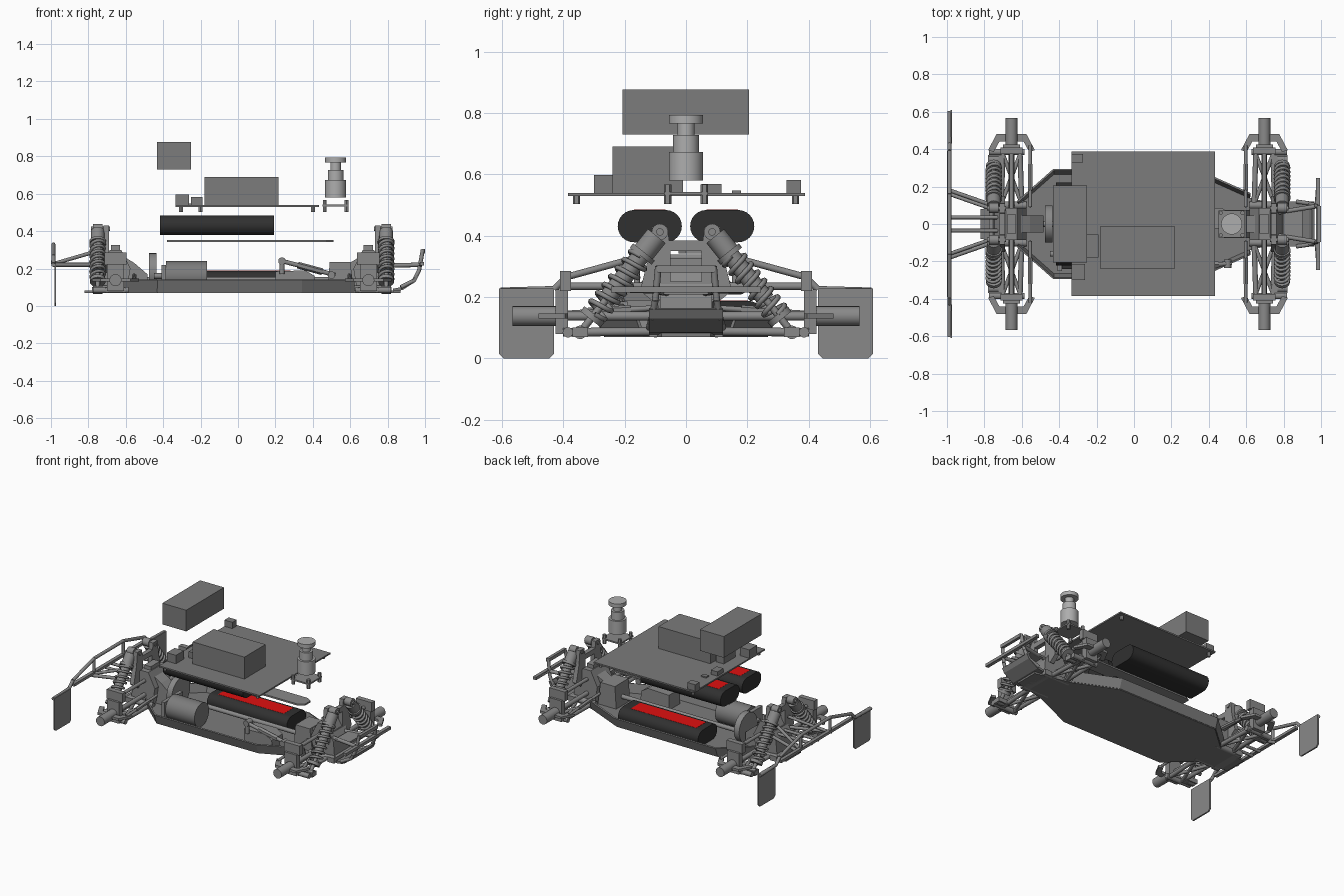
import bpy, bmesh, math
from mathutils import Vector

if "Cube" in bpy.data.objects:
    bpy.data.objects.remove(bpy.data.objects["Cube"])


def material(name, rgb):
    m = bpy.data.materials.new(name)
    m.diffuse_color = (*rgb, 1)
    m.use_nodes = True
    m.node_tree.nodes["Principled BSDF"].inputs["Base Color"].default_value = m.diffuse_color
    return m


RED = material("red", (0.75, 0.005, 0.005))
DARK = material("dark", (0.03, 0.03, 0.03))
DECK = material("deck_grey", (0.2, 0.2, 0.2))
BODY = material("body_grey", (0.25, 0.25, 0.25))
LIGHT = material("light_grey", (0.42, 0.42, 0.42))
smooth = []


def finish(name, bm, mat=BODY, round_part=False):
    bmesh.ops.recalc_face_normals(bm, faces=bm.faces)
    me = bpy.data.meshes.new(name)
    bm.to_mesh(me)
    bm.free()
    ob = bpy.data.objects.new(name, me)
    bpy.context.collection.objects.link(ob)
    me.materials.append(mat)
    if round_part:
        smooth.append(ob)
    return ob


def prism(name, pts, axis, a, b, mat=BODY, round_part=False):
    """Extrude a 2D profile along an axis from a to b."""
    place = {'x': lambda p: (a, p[0], p[1]), 'y': lambda p: (p[0], a, p[1]), 'z': lambda p: (p[0], p[1], a)}[axis]
    bm = bmesh.new()
    f = bm.faces.new([bm.verts.new(place(p)) for p in pts])
    ext = bmesh.ops.extrude_face_region(bm, geom=[f])
    bm.faces.new([bm.verts.new(place(p)) for p in pts]) if not f.is_valid else None
    step = Vector([(b - a) if c == axis else 0 for c in 'xyz'])
    bmesh.ops.translate(bm, vec=step, verts=[v for v in ext['geom'] if isinstance(v, bmesh.types.BMVert)])
    return finish(name, bm, mat, round_part)


def box(name, x0, x1, y0, y1, z0, z1, mat=BODY):
    return prism(name, [(x0, y0), (x1, y0), (x1, y1), (x0, y1)], 'z', z0, z1, mat)


def rod(name, p, q, r, n=16, mat=BODY):
    p, q = Vector(p), Vector(q)
    bm = bmesh.new()
    bmesh.ops.create_cone(bm, cap_ends=True, segments=n, radius1=r, radius2=r, depth=(q - p).length)
    ob = finish(name, bm, mat, n > 6)
    ob.rotation_euler = (q - p).to_track_quat('Z', 'Y').to_euler()
    ob.location = (p + q) / 2
    return ob


def tube(name, pts, r, n=12):
    for p, q in zip(pts, pts[1:]):
        rod(name, p, q, r, n)


def battery(name, x0, y, z):
    """Twin-cell pack: stadium section with a red label on top."""
    h, r = 0.052, 0.0525
    arc = [(y + s * h + r * math.cos(t), z + r * math.sin(t))
           for s, t0 in ((1, -math.pi / 2), (-1, math.pi / 2))
           for t in [t0 + math.pi * i / 12 for i in range(13)]]
    prism(name, arc, 'x', x0, x0 + 0.61, DARK, True)
    box(name + "_label", x0 + 0.05, x0 + 0.55, y - h, y + h, z + r - 0.003, z + r + 0.001, RED)


# Chassis floor plate and flared tub walls
half = [(-0.82, 0.08), (-0.62, 0.1), (-0.43, 0.268), (0.34, 0.265), (0.62, 0.14), (0.87, 0.08)]
prism("floor_plate", half + [(x, -y) for x, y in reversed(half)], 'z', 0.07, 0.082, DECK)
for s in (1, -1):
    bm = bmesh.new()
    low = [bm.verts.new((x, s * y, 0.075)) for x, y in half[1:5]]
    top = [bm.verts.new((x, s * (y + 0.022), 0.14)) for x, y in half[1:5]]
    for i in range(3):
        bm.faces.new((low[i], low[i + 1], top[i + 1], top[i]))
    mod = finish("tub_wall", bm, DECK).modifiers.new("thickness", 'SOLIDIFY')
    mod.thickness = 0.01
    mod.offset = 0

# Batteries, hold-down strap and motor
battery("chassis_battery", -0.27, 0.15, 0.135)
battery("upper_battery_left", -0.418, 0.118, 0.431)
battery("upper_battery_right", -0.418, -0.118, 0.431)
prism("battery_strap", [(-0.38, -0.01), (-0.35, -0.025), (0.47, -0.025), (0.51, 0), (0.51, 0.06),
                        (0.47, 0.085), (-0.35, 0.085), (-0.38, 0.07)], 'z', 0.342, 0.353)
rod("motor", (-0.385, -0.16, 0.16), (-0.165, -0.16, 0.16), 0.08, 32, DECK)
rod("motor_shaft", (-0.45, -0.16, 0.16), (-0.385, -0.16, 0.16), 0.015)
box("motor_mount", -0.41, -0.385, -0.25, -0.05, 0.08, 0.22)
rod("centre_gear_cover", (-0.475, 0, 0.183), (-0.435, 0, 0.183), 0.1, 24)
rod("drive_shaft_rear", (-0.6, 0, 0.14), (-0.41, 0, 0.14), 0.015)
rod("drive_shaft_front", (-0.41, 0, 0.14), (0.64, 0, 0.14), 0.015)

# Steering servo, horn and link
prism("servo", [(0.2, 0.08), (0.42, 0.08), (0.41, 0.16), (0.36, 0.19), (0.2, 0.185)], 'y', -0.22, -0.1)
rod("servo_horn", (0.235, -0.235, 0.17), (0.235, -0.235, 0.25), 0.014)
rod("servo_horn_ball", (0.235, -0.25, 0.24), (0.235, -0.2, 0.24), 0.02)
rod("steering_link", (0.235, -0.235, 0.24), (0.52, -0.21, 0.165), 0.012)
rod("steering_link_sleeve", (0.32, -0.227, 0.218), (0.45, -0.216, 0.183), 0.018, 6)
rod("steering_link_end", (0.5, -0.235, 0.165), (0.5, -0.19, 0.165), 0.02)
prism("steering_bulkhead", [(0.48, 0.08), (0.62, 0.08), (0.6, 0.235), (0.49, 0.235)], 'y', -0.075, 0.075)

# Electronics deck with standoffs and components
box("electronics_deck", -0.333, 0.434, -0.385, 0.387, 0.529, 0.539, DECK)
for x, y in ((-0.305, 0.357), (-0.305, -0.357), (0.4, 0.357), (0.4, -0.357), (-0.2, 0.06), (-0.2, -0.06)):
    rod("deck_standoff", (x, y, 0.503), (x, y, 0.531), 0.012, 6)
box("computer_box", -0.178, 0.217, -0.24, -0.01, 0.539, 0.69, DECK)
box("deck_connector_right", -0.333, -0.263, -0.3, -0.215, 0.539, 0.597, DECK)
box("deck_connector_left", -0.333, -0.273, 0.328, 0.375, 0.539, 0.582, DECK)
box("deck_sensor_board", -0.25, -0.19, -0.18, -0.055, 0.539, 0.582, DECK)
box("deck_chip", -0.32, -0.27, 0.05, 0.115, 0.539, 0.568, DECK)
box("deck_small_chip", -0.28, -0.24, 0.15, 0.18, 0.539, 0.547, DECK)
box("raised_pack", -0.432, -0.25, -0.207, 0.205, 0.73, 0.876, DECK)

# Scanner on its mast
X = 0.522
box("scanner_base", X - 0.07, X + 0.07, -0.072, 0.072, 0.532, 0.542)
for sx in (-0.058, 0.058):
    for sy in (-0.06, 0.06):
        rod("scanner_standoff", (X + sx, sy, 0.503), (X + sx, sy, 0.566), 0.012, 6)
for nm, z0, z1, r in (("lower", 0.58, 0.673, 0.056), ("middle", 0.673, 0.728, 0.042),
                      ("neck", 0.728, 0.766, 0.028), ("cap", 0.766, 0.793, 0.056)):
    rod("scanner_" + nm, (X, 0, z0), (X, 0, z1), r, 32, LIGHT)


def shock(x, s):
    """Coil-over damper leaning outward from the tower."""
    top, bot = Vector((x, s * 0.085, 0.412)), Vector((x, s * 0.345, 0.085))
    at = lambda t: top.lerp(bot, t)
    ex = Vector((0.025, 0, 0))
    rod("shock_top_eye", top - ex, top + ex, 0.027)
    rod("shock_cap", at(0.04), at(0.2), 0.037)
    rod("shock_collar", at(0.2), at(0.24), 0.045)
    rod("shock_body", at(0.2), at(0.68), 0.029)
    rod("shock_shaft", at(0.65), at(0.98), 0.012)
    rod("shock_spring_seat", at(0.82), at(0.87), 0.042)
    rod("shock_bottom_eye", bot - ex, bot + ex, 0.022)
    u = (bot - top).normalized()
    a, b = Vector((1, 0, 0)), u.cross(Vector((1, 0, 0)))
    cu = bpy.data.curves.new("shock_spring", 'CURVE')
    cu.dimensions, cu.bevel_depth, cu.bevel_resolution = '3D', 0.0085, 1
    cu.materials.append(BODY)
    sp = cu.splines.new('POLY')
    n = 7 * 14
    sp.points.add(n)
    for i in range(n + 1):
        ang = 2 * math.pi * i / 14
        c = at(0.24 + 0.58 * i / n) + 0.037 * (a * math.cos(ang) + b * math.sin(ang))
        sp.points[i].co = (*c, 1)
    bpy.context.collection.objects.link(bpy.data.objects.new("shock_spring", cu))


def axle(cx, d):
    """Full suspension set; d points toward the end of the car."""
    X = lambda o: cx + d * o
    prism("gearbox", [(X(-0.06), 0.08), (X(0.1), 0.08), (X(0.09), 0.2), (X(0.03), 0.3), (X(-0.03), 0.3),
                      (X(-0.08), 0.2)], 'y', -0.085, 0.085)
    box("gearbox_cap", X(-0.025), X(0.025), -0.05, 0.05, 0.3, 0.325)
    prism("gearbox_nose", [(X(-0.17), 0.08), (X(-0.05), 0.08), (X(-0.05), 0.26), (X(-0.1), 0.23), (X(-0.17), 0.17)],
          'y', -0.045, 0.045)
    box("arm_mount", X(0.07), X(0.12), -0.12, 0.12, 0.07, 0.105)
    for z0, z1 in ((0.2, 0.25), (0.35, 0.385)):
        box("tower_crossbar", X(0.035), X(0.065), -0.07, 0.07, z0, z1)
    for s in (1, -1):
        prism("shock_tower_leg", [(s * 0.06, 0.43), (s * 0.11, 0.43), (s * 0.12, 0.34), (s * 0.15, 0.22),
                                  (s * 0.1, 0.18), (s * 0.05, 0.22), (s * 0.05, 0.34)], 'x', X(0.035), X(0.065))
        rod("shock_pin", (X(0.03), s * 0.085, 0.412), (X(0.13), s * 0.085, 0.412), 0.012)
        shock(X(0.095), s)
        # Lower wishbone with cross bracing
        for e in (1, -1):
            rod("wishbone_rail", (X(e * 0.055), s * 0.1, 0.088), (X(e * 0.045), s * 0.4, 0.085), 0.014, 12)
            rod("wishbone_brace", (X(e * 0.05), s * 0.12, 0.088), (X(-e * 0.045), s * 0.37, 0.085), 0.011, 12)
        rod("wishbone_hinge", (X(-0.08), s * 0.1, 0.088), (X(0.11), s * 0.1, 0.088), 0.02)
        rod("wishbone_outer_pin", (X(-0.07), s * 0.385, 0.085), (X(0.12), s * 0.385, 0.085), 0.017)
        box("shock_mount", X(0.04), X(0.125), s * 0.32, s * 0.37, 0.07, 0.1)
        # Upper link, toe link and half shaft
        rod("upper_link", (cx, s * 0.08, 0.235), (cx, s * 0.4, 0.235), 0.012)
        rod("toe_link", (X(-0.1), s * 0.09, 0.165), (X(-0.1), s * 0.42, 0.145), 0.009)
        rod("toe_link_sleeve", (X(-0.1), s * 0.18, 0.16), (X(-0.1), s * 0.32, 0.151), 0.014, 6)
        rod("half_shaft", (cx, s * 0.08, 0.138), (cx, s * 0.42, 0.138), 0.015)
        # Hub carrier, knuckle arms and wheel stub
        box("hub_carrier", X(-0.045), X(0.045), s * 0.385, s * 0.425, 0.08, 0.225)
        box("hub_top", X(-0.06), X(0.06), s * 0.375, s * 0.41, 0.22, 0.285)
        prism("knuckle_arms", [(X(-0.125), s * 0.395), (X(-0.08), s * 0.48), (X(0.08), s * 0.48), (X(0.125), s * 0.395),
                               (X(0.095), s * 0.385), (X(0.065), s * 0.44), (X(-0.065), s * 0.44), (X(-0.095), s * 0.385)],
              'z', 0.13, 0.146)
        rod("wheel_stub", (cx, s * 0.39, 0.138), (cx, s * 0.566, 0.138), 0.032, 24)


axle(-0.655, -1)
axle(0.697, 1)

# Rear bumper frame with mud flaps
R = -0.987
tube("rear_bumper_bar", [(R, y, z) for y, z in ((-0.605, 0.22), (-0.43, 0.225), (-0.39, 0.265), (-0.16, 0.328),
                                                (0.16, 0.328), (0.39, 0.265), (0.43, 0.225), (0.605, 0.22))], 0.011)
box("rear_bumper_rail", R - 0.012, R + 0.012, -0.39, 0.39, 0.225, 0.243)
for s in (1, -1):
    c = [(s * 0.445, 0), (s * 0.595, 0), (s * 0.61, 0.015), (s * 0.61, 0.228), (s * 0.43, 0.228), (s * 0.43, 0.015)]
    prism("mud_flap", c, 'x', -0.982, -0.972)
    rod("rear_outer_strut", (R, s * 0.18, 0.22), (-0.73, s * 0.09, 0.22), 0.011, 12)
    rod("rear_inner_strut", (R, s * 0.035, 0.22), (-0.7, s * 0.035, 0.22), 0.01, 12)
    rod("rear_upper_strut", (R, s * 0.16, 0.225), (-0.73, s * 0.07, 0.3), 0.01, 12)
    rod("rear_upright", (R, s * 0.16, 0.23), (R, s * 0.16, 0.328), 0.01, 12)

# Front bumper: skid panel, curved side tubes and cross bars
prism("front_skid", [(0.83, 0.078), (0.88, 0.085), (0.95, 0.13), (0.965, 0.16), (0.952, 0.165), (0.935, 0.14),
                     (0.87, 0.1), (0.83, 0.092)], 'y', -0.12, 0.12, DECK)
for s in (1, -1):
    tube("front_bumper_tube", [(0.87, s * 0.12, 0.1), (0.94, s * 0.11, 0.135), (0.968, s * 0.1, 0.19),
                               (0.988, s * 0.09, 0.3)], 0.011)
    rod("front_strut", (0.76, s * 0.06, 0.215), (0.975, s * 0.095, 0.22), 0.012, 12)
    rod("front_brace", (0.975, s * 0.1, 0.22), (0.985, s * 0.24, 0.225), 0.009, 12)
box("front_bumper_bar", 0.972, 0.995, -0.245, 0.245, 0.215, 0.235)
box("front_bumper_top", 0.98, 1.0, -0.095, 0.095, 0.28, 0.303)
box("front_top_plate", 0.8, 0.9, -0.08, 0.08, 0.208, 0.222)

# Smooth rounded parts, keep edges sharp
bpy.ops.object.select_all(action='DESELECT')
for ob in smooth:
    ob.select_set(True)
    bpy.context.view_layer.objects.active = ob
bpy.ops.object.shade_smooth_by_angle(angle=math.radians(35))
